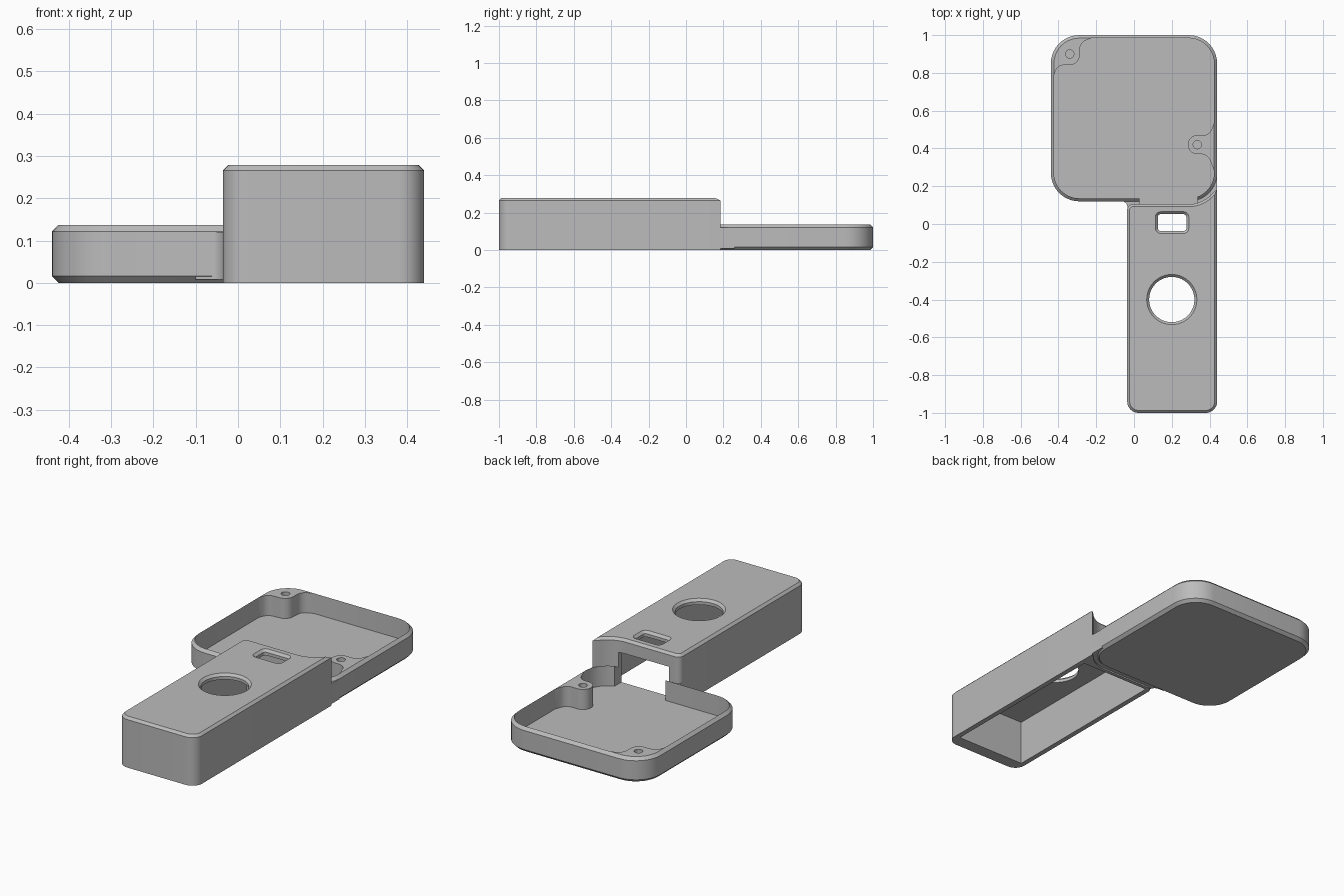
import bpy, bmesh, math
from mathutils import Vector

if "Cube" in bpy.data.objects:
    bpy.data.objects.remove(bpy.data.objects["Cube"], do_unlink=True)

grey = bpy.data.materials.new("matte_grey")
grey.use_nodes = True
grey.diffuse_color = (0.5, 0.5, 0.5, 1)
grey.node_tree.nodes["Principled BSDF"].inputs["Base Color"].default_value = (0.5, 0.5, 0.5, 1)


def outline(corners, steps=10):
    """Polygon whose corners (x, y, radius) are replaced by tangent arcs."""
    pts = []
    for i, (x, y, r) in enumerate(corners):
        p = Vector((x, y))
        if r == 0:
            pts.append(p)
            continue
        a = Vector(corners[i - 1][:2]) - p
        b = Vector(corners[(i + 1) % len(corners)][:2]) - p
        u, v = a.normalized(), b.normalized()
        half = u.angle(v) / 2
        t = min(r / math.tan(half), a.length / 2, b.length / 2)
        r = t * math.tan(half)
        c = p + (u + v).normalized() * (r / math.sin(half))
        d0, d1 = (p + u * t - c).normalized(), (p + v * t - c).normalized()
        turn = d0.x * d1.y - d0.y * d1.x
        sweep = math.atan2(turn, d0.dot(d1))
        start = math.atan2(d0.y, d0.x)
        for k in range(steps + 1):
            w = start + sweep * k / steps
            pts.append(c + r * Vector((math.cos(w), math.sin(w))))
    clean = []
    for p in pts:
        if not clean or (p - clean[-1]).length > 1e-4:
            clean.append(p)
    if (clean[0] - clean[-1]).length < 1e-4:
        clean.pop()
    return clean


def rect(x0, x1, y0, y1, r=0):
    return outline([(x0, y0, r), (x1, y0, r), (x1, y1, r), (x0, y1, r)])


def prism(name, pts, z0, z1, top=0, bottom=0):
    """Upright prism with optional chamfers round its end faces."""
    bm = bmesh.new()
    base = bm.faces.new([bm.verts.new((p.x, p.y, z0)) for p in pts])
    res = bmesh.ops.extrude_face_region(bm, geom=[base], use_keep_orig=True)
    for v in res["geom"]:
        if isinstance(v, bmesh.types.BMVert):
            v.co.z = z1
    bmesh.ops.recalc_face_normals(bm, faces=bm.faces)
    for z, size in ((z1, top), (z0, bottom)):
        if size:
            edges = [e for e in bm.edges if all(abs(v.co.z - z) < 1e-6 for v in e.verts)]
            bmesh.ops.bevel(bm, geom=edges, offset=size, offset_type='OFFSET',
                            segments=1, affect='EDGES', clamp_overlap=False)
    bmesh.ops.recalc_face_normals(bm, faces=bm.faces)
    mesh = bpy.data.meshes.new(name)
    bm.to_mesh(mesh)
    bm.free()
    mesh.materials.append(grey)
    obj = bpy.data.objects.new(name, mesh)
    bpy.context.collection.objects.link(obj)
    return obj


def combine(obj, tool, operation='DIFFERENCE'):
    """Apply one boolean and discard the tool."""
    tool.hide_render = True
    mod = obj.modifiers.new("cut", 'BOOLEAN')
    mod.operation, mod.object, mod.solver = operation, tool, 'EXACT'
    deps = bpy.context.evaluated_depsgraph_get()
    deps.update()
    mesh = bpy.data.meshes.new_from_object(obj.evaluated_get(deps))
    obj.modifiers.clear()
    obj.data = mesh
    bpy.data.objects.remove(tool, do_unlink=True)


def handle_cavity():
    return prism("handle_cavity", rect(-.008, .412, -.93, .085), -.1, .248)


def doorway():
    return prism("doorway", rect(.03, .335, .04, .17), .026, .2)


# Shallow tray with chamfered rim and base
tray = prism("tray", rect(-.44, .44, .12, 1, .15), 0, .137, .016, .016)

# Neck that blends the tray into the handle
neck = prism("neck", outline([(-.1, .25, 0), (-.1, .121, 0), (-.035, .121, .045),
                              (-.035, .05, 0), (.439, .05, 0), (.439, .26, 0)]), .008, .12)
combine(tray, neck, 'UNION')

# Tray cavity, leaving two screw bosses standing
cavity = prism("tray_cavity", rect(-.424, .424, .136, .984, .134), .026, .3)
corner_boss = outline([(-.5, .77, 0), (-.43, .77, 0), (-.405, .84, .05), (-.29, .845, .05),
                       (-.285, .96, .05), (-.21, .99, 0), (-.21, 1.1, 0), (-.5, 1.1, 0)])
side_boss = outline([(.5, .55, 0), (.425, .54, 0), (.4, .47, .05), (.285, .47, .05),
                     (.285, .37, .05), (.39, .37, .05), (.425, .28, 0), (.5, .28, 0)])
for shape in (corner_boss, side_boss):
    combine(cavity, prism("boss", shape, -.1, .4))
combine(tray, cavity)
for x, y in ((-.34, .9), (.335, .42)):
    combine(tray, prism("screw_hole", rect(x - .022, x + .022, y - .022, y + .022, .022), .04, .3))
combine(tray, handle_cavity())
combine(tray, doorway())

# Handle: tall hollow box, rear end hugging the tray corner
arc = [(.29 + .165 * math.cos(math.radians(a)), .27 + .165 * math.sin(math.radians(a)), 0)
       for a in range(-40, -91, -5)]
handle = prism("handle", outline([(-.036, -1, .06), (.44, -1, .06), (.44, .185, 0)]
                                 + arc + [(-.036, .105, .03)]), 0, .278, .013)
combine(handle, handle_cavity())
combine(handle, doorway())

# Chamfered round window and slot through the handle top
for x0, x1, y0, y1, r in ((.067, .333, -.533, -.267, .133), (.113, .29, -.05, .065, .028)):
    c = .013
    combine(handle, prism("flare", rect(x0, x1, y0, y1, r), .265, .3, 0, c))
    combine(handle, prism("hole", rect(x0 + c, x1 - c, y0 + c, y1 - c, r - c), .2, .29))

# Smooth the rounded corners, keep chamfers crisp
for obj in (tray, handle):
    bpy.ops.object.select_all(action='DESELECT')
    obj.select_set(True)
    bpy.context.view_layer.objects.active = obj
    bpy.ops.object.shade_smooth_by_angle(angle=math.radians(25))
